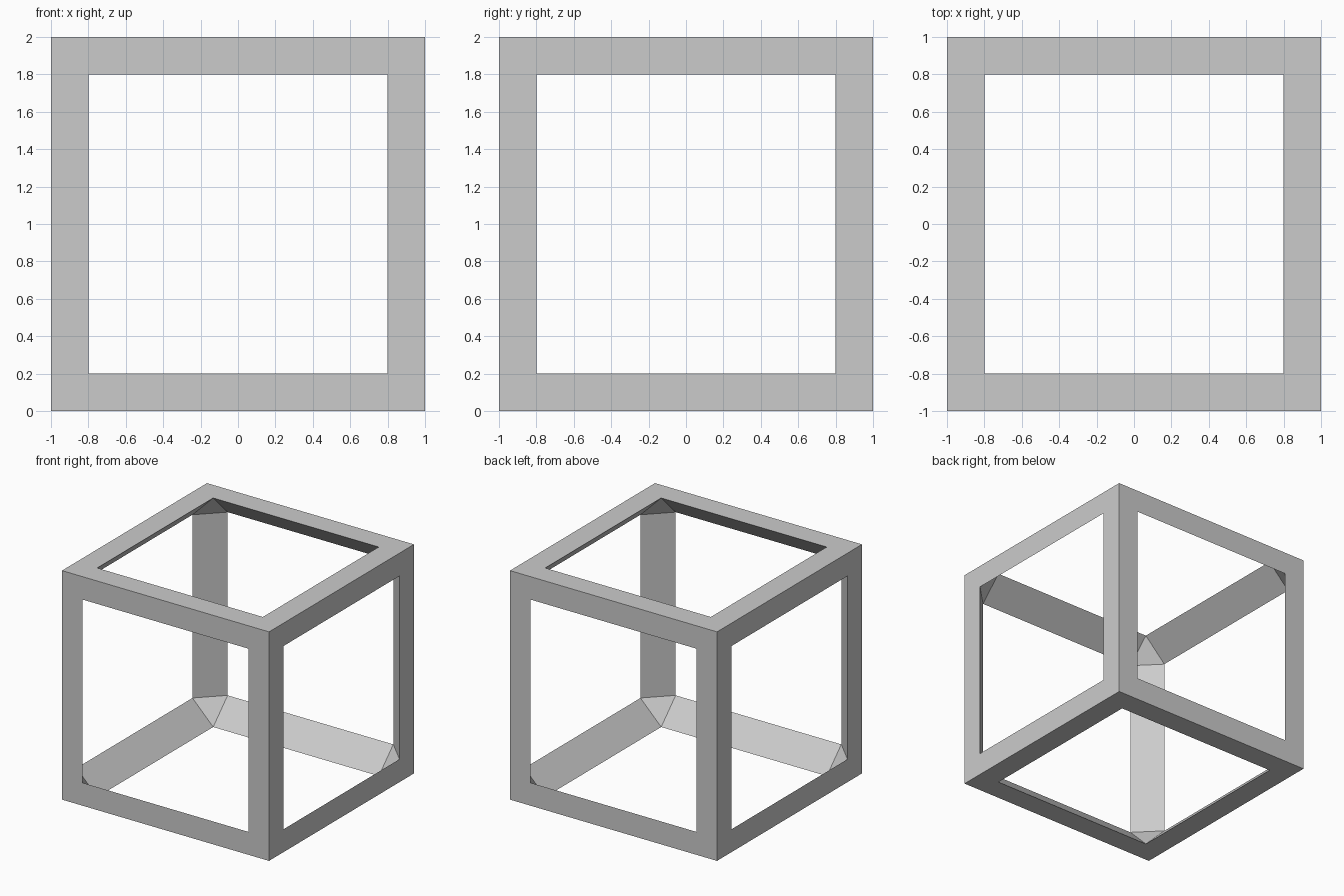
import bpy, bmesh
from itertools import product

if "Cube" in bpy.data.objects:
    bpy.data.objects.remove(bpy.data.objects["Cube"])

HALF, HOLE = 1.0, 0.8

bm = bmesh.new()

# outer shell: cube with a square opening in every face
bmesh.ops.create_cube(bm, size=2 * HALF)
panels = bm.faces[:]
bmesh.ops.inset_individual(bm, faces=panels, thickness=HALF - HOLE, use_even_offset=True)
bmesh.ops.delete(bm, geom=panels, context='FACES_ONLY')

# inner cavity: hull through the openings, giving chamfered beams and corner triangles
pts = []
for axis in range(3):
    for s in product((-1, 1), repeat=3):
        pts.append([s[i] * (HALF if i == axis else HOLE) for i in range(3)])
cav = bmesh.new()
for p in pts:
    cav.verts.new(p)
bmesh.ops.convex_hull(cav, input=cav.verts[:])
bmesh.ops.dissolve_limit(cav, angle_limit=0.02, verts=cav.verts[:], edges=cav.edges[:])
cav.normal_update()
caps = [f for f in cav.faces if max(abs(c) for c in f.normal) > 0.95]
bmesh.ops.delete(cav, geom=caps, context='FACES_ONLY')
for f in cav.faces:
    bm.faces.new([bm.verts.new(v.co) for v in f.verts])
cav.free()

# weld shell and cavity into one closed frame
bmesh.ops.remove_doubles(bm, verts=bm.verts[:], dist=0.001)
bmesh.ops.recalc_face_normals(bm, faces=bm.faces[:])
bmesh.ops.translate(bm, verts=bm.verts[:], vec=(0, 0, HALF))

mesh = bpy.data.meshes.new("cube_frame")
bm.to_mesh(mesh)
bm.free()
bpy.context.collection.objects.link(bpy.data.objects.new("cube_frame", mesh))
